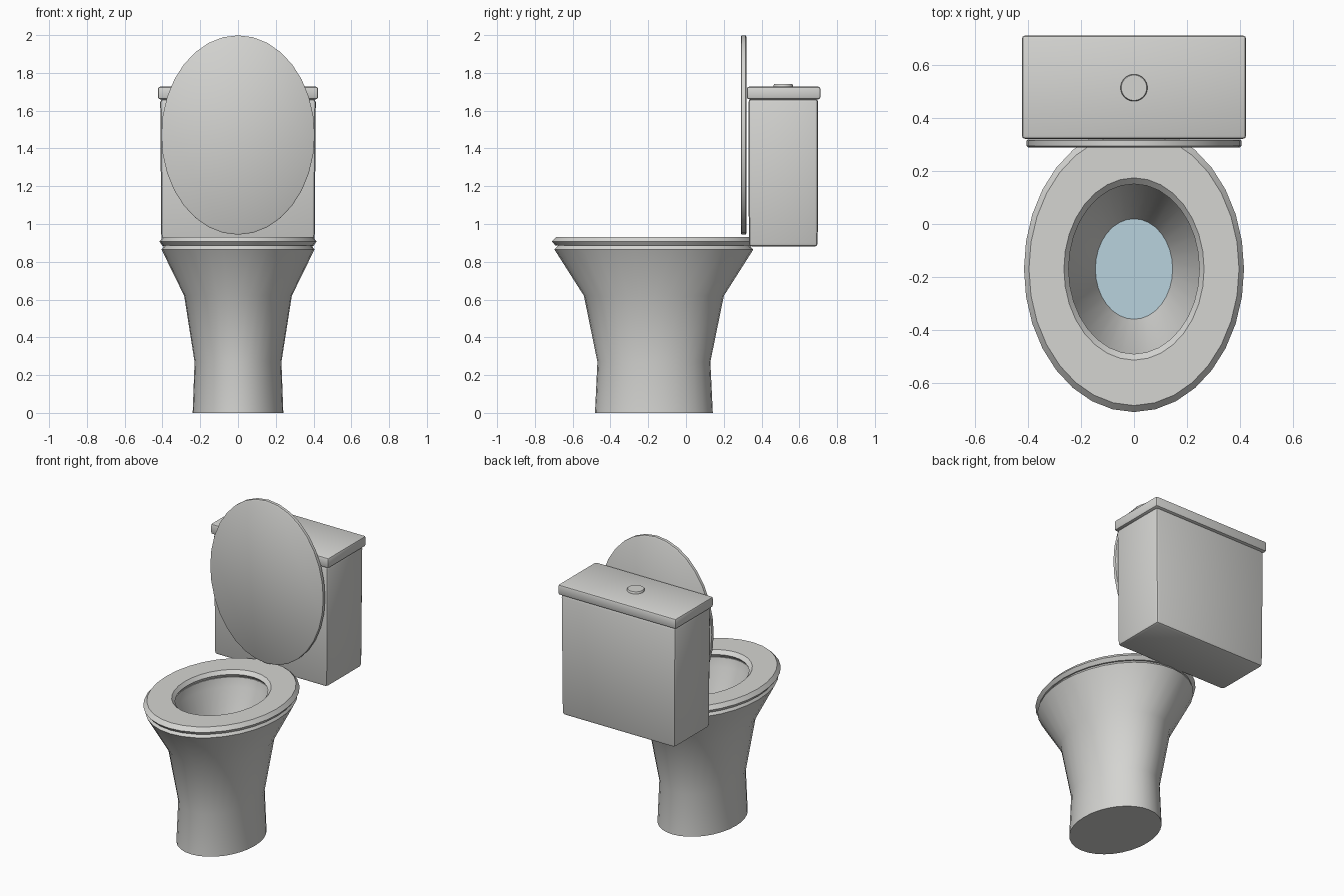
import bpy, bmesh, math
from mathutils import Matrix

if "Cube" in bpy.data.objects:
    bpy.data.objects.remove(bpy.data.objects["Cube"])

BOWL_Y = -0.17      # centre of the oval bowl
STRETCH = 1.3       # oval length over width
SIDES = 32


def material(name, colour):
    mat = bpy.data.materials.new(name)
    mat.use_nodes = True
    mat.diffuse_color = (*colour, 1)
    mat.node_tree.nodes["Principled BSDF"].inputs["Base Color"].default_value = (*colour, 1)
    return mat


porcelain = material("porcelain", (0.66, 0.66, 0.64))
water_blue = material("water_blue", (0.48, 0.65, 0.73))


def finish(name, bm, mat, angle=40):
    bmesh.ops.recalc_face_normals(bm, faces=bm.faces)
    mesh = bpy.data.meshes.new(name)
    bm.to_mesh(mesh)
    bm.free()
    mesh.materials.append(mat)
    obj = bpy.data.objects.new(name, mesh)
    bpy.context.collection.objects.link(obj)
    bpy.ops.object.select_all(action="DESELECT")
    bpy.context.view_layer.objects.active = obj
    obj.select_set(True)
    bpy.ops.object.shade_smooth_by_angle(angle=math.radians(angle))
    return obj


def oval(name, profile, mat, centre=(0, 0, 0), stretch=1.0, ring=False, upright=False):
    """Sweep (radius, height) points round an oval; capped, or closed as a ring."""
    bm = bmesh.new()
    loops = []
    for radius, height in profile:
        loop = []
        for i in range(SIDES):
            a = math.tau * i / SIDES
            loop.append(bm.verts.new((radius * math.cos(a), radius * stretch * math.sin(a), height)))
        loops.append(loop)
    pairs = list(zip(loops, loops[1:]))
    if ring:
        pairs.append((loops[-1], loops[0]))
    else:
        bm.faces.new(loops[0])
        bm.faces.new(loops[-1])
    for low, high in pairs:
        for i in range(SIDES):
            j = (i + 1) % SIDES
            bm.faces.new((low[i], low[j], high[j], high[i]))
    if upright:
        bm.transform(Matrix.Rotation(math.pi / 2, 4, "X"))
    bm.transform(Matrix.Translation(centre))
    return finish(name, bm, mat)


def box(name, low, high, bevel, taper=1.0):
    """Rounded box between two corners, its foot narrowed by taper."""
    bm = bmesh.new()
    bmesh.ops.create_cube(bm, size=1)
    for v in bm.verts:
        if v.co.z < 0:
            v.co.x *= taper
            v.co.y *= taper
    size = [h - l for l, h in zip(low, high)]
    middle = [(h + l) / 2 for l, h in zip(low, high)]
    bm.transform(Matrix.Translation(middle) @ Matrix.Diagonal((*size, 1)))
    bmesh.ops.bevel(bm, geom=bm.edges[:], offset=bevel, segments=2, profile=0.5, affect="EDGES")
    return finish(name, bm, porcelain)


# Pedestal and hollow bowl in one skin
oval("bowl", [(0.24, 0), (0.23, 0.27), (0.285, 0.62), (0.405, 0.865), (0.39, 0.886),
              (0.26, 0.886), (0.25, 0.83), (0.14, 0.53)],
     porcelain, (0, BOWL_Y, 0), STRETCH)
oval("water", [(0.146, 0.548), (0.146, 0.552)], water_blue, (0, BOWL_Y, 0), STRETCH)

# Seat ring and raised lid
oval("seat", [(0.265, 0.885), (0.4, 0.885), (0.416, 0.907), (0.397, 0.932),
              (0.265, 0.932), (0.247, 0.91)],
     porcelain, (0, BOWL_Y, 0), STRETCH, ring=True)
oval("seat_lid", [(0.4, -0.015), (0.406, -0.01), (0.406, 0.01), (0.4, 0.015)],
     porcelain, (0, 0.305, 1.471), STRETCH, upright=True)

# Cistern with its cover and flush button
box("tank", (-0.412, 0.33, 0.88), (0.412, 0.7, 1.662), 0.018, 0.985)
box("tank_cover", (-0.424, 0.322, 1.66), (0.424, 0.712, 1.727), 0.012)
oval("flush_button", [(0.051, 1.72), (0.051, 1.736), (0.048, 1.74)], porcelain, (0, 0.515, 0))
